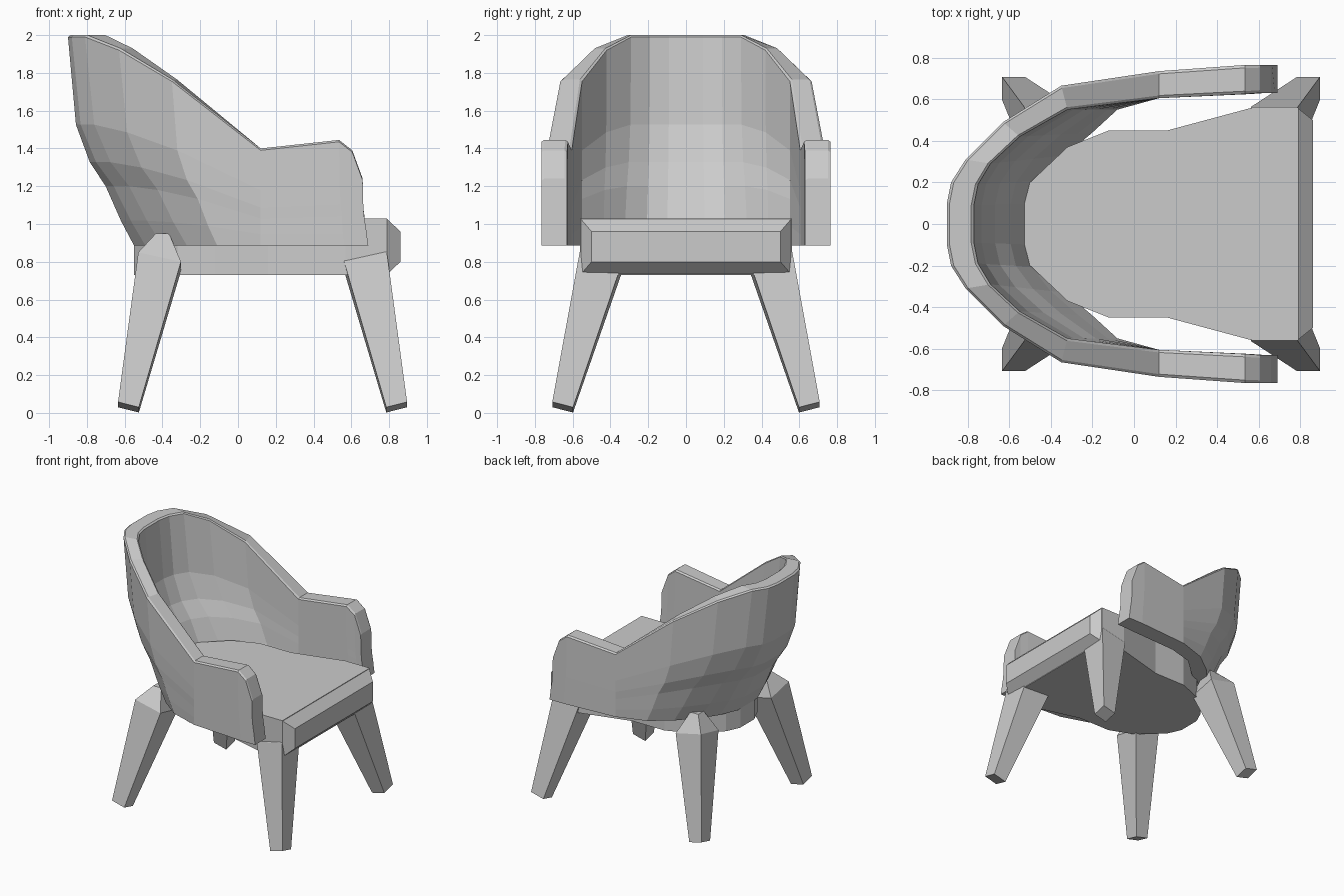
import bpy, bmesh
from mathutils import Vector

if "Cube" in bpy.data.objects:
    bpy.data.objects.remove(bpy.data.objects["Cube"])


def make(name, verts, faces):
    bm = bmesh.new()
    vs = [bm.verts.new(v) for v in verts]
    for f in faces:
        bm.faces.new([vs[i] for i in f])
    bmesh.ops.remove_doubles(bm, verts=bm.verts, dist=0.0005)
    bmesh.ops.recalc_face_normals(bm, faces=bm.faces)
    mesh = bpy.data.meshes.new(name)
    bm.to_mesh(mesh)
    bm.free()
    ob = bpy.data.objects.new(name, mesh)
    bpy.context.collection.objects.link(ob)
    return ob


def loft(name, rings):
    """Skin a sequence of equal-sized rings and cap both ends."""
    n = len(rings[0])
    faces = [(r * n + i, r * n + (i + 1) % n, (r + 1) * n + (i + 1) % n, (r + 1) * n + i)
             for r in range(len(rings) - 1) for i in range(n)]
    last = (len(rings) - 1) * n
    faces += [tuple(range(n)), tuple(range(last, last + n))]
    return make(name, [v for r in rings for v in r], faces)


# Wraparound shell, half plan from arm tip to centre back:
# outer top xy, outer bottom xy, inner top xy, inner bottom xy, rim height
Z0 = 0.885
STATIONS = [
    ((0.66, 0.765), (0.69, 0.765), (0.66, 0.63), (0.69, 0.63), 1.23),
    ((0.605, 0.765), (0.63, 0.765), (0.605, 0.63), (0.63, 0.63), 1.38),
    ((0.535, 0.765), (0.56, 0.765), (0.535, 0.625), (0.56, 0.625), 1.435),
    ((0.12, 0.735), (0.12, 0.735), (0.12, 0.605), (0.12, 0.605), 1.39),
    ((-0.35, 0.665), (-0.11, 0.66), (-0.32, 0.55), (-0.08, 0.55), 1.755),
    ((-0.63, 0.49), (-0.27, 0.54), (-0.55, 0.42), (-0.20, 0.44), 1.92),
    ((-0.81, 0.31), (-0.40, 0.40), (-0.69, 0.29), (-0.33, 0.33), 1.99),
    ((-0.88, 0.20), (-0.49, 0.27), (-0.75, 0.19), (-0.43, 0.21), 1.99),
    ((-0.90, 0.10), (-0.55, 0.13), (-0.77, 0.09), (-0.46, 0.10), 1.99),
]
# height fraction, sideways flare fraction
FLARE = [(0, 0), (0.12, 0.2), (0.285, 0.43), (0.4, 0.67), (0.58, 0.88), (1, 1)]


def shell_ring(station, side):
    ot, ob, it, ib, h = station
    ot, ob, it, ib = [Vector(p) for p in (ot, ob, it, ib)]
    wall = lambda b, t: [(*b.lerp(t, g), Z0 + (h - Z0) * f) for f, g in FLARE]
    rim = [(*ot.lerp(it, k), h + 0.01) for k in (0.1, 0.9)]
    ring = wall(ob, ot) + rim + wall(ib, it)[::-1]
    return [(x, y * side, z) for x, y, z in ring]


loft("shell", [shell_ring(s, 1) for s in STATIONS]
     + [shell_ring(s, -1) for s in reversed(STATIONS)])

# Seat slab with a raised, bevelled front face
HALF = [(0.79, 0.56), (0.57, 0.56), (0.16, 0.45), (-0.12, 0.45),
        (-0.32, 0.37), (-0.50, 0.20), (-0.55, 0.09)]
outline = HALF + [(x, -y) for x, y in reversed(HALF)]
loft("seat", [[(x, y, z) for x, y in outline] for z in (0.73, 1.03)])


def rect_x(x, hy, z0, z1):
    return [(x, -hy, z0), (x, hy, z0), (x, hy, z1), (x, -hy, z1)]


loft("seat_front", [rect_x(0.785, 0.56, 0.73, 1.03), rect_x(0.86, 0.5, 0.8, 0.96)])


# Splayed, tapered square legs with a pointed cap and tilted feet
def leg(name, foot_x, top_x, sx, sy):
    corners = [(-1, -1), (1, -1), (1, 1), (-1, 1)]

    def ring(cx, cy, r, z, tilt):
        return [((cx + a * r) * sx, (cy + b * r) * sy, z + tilt * (a + b))
                for a, b in corners]
    loft(name, [ring(foot_x, 0.653, 0.055, 0.03, 0.014),
                ring(top_x, 0.45, 0.113, 0.80, 0.025),
                ring(top_x - 0.015, 0.43, 0.035, 0.95, 0)])


for sy, side in ((1, "left"), (-1, "right")):
    leg("front_leg_" + side, 0.84, 0.675, 1, sy)
    leg("back_leg_" + side, 0.58, 0.415, -1, sy)
